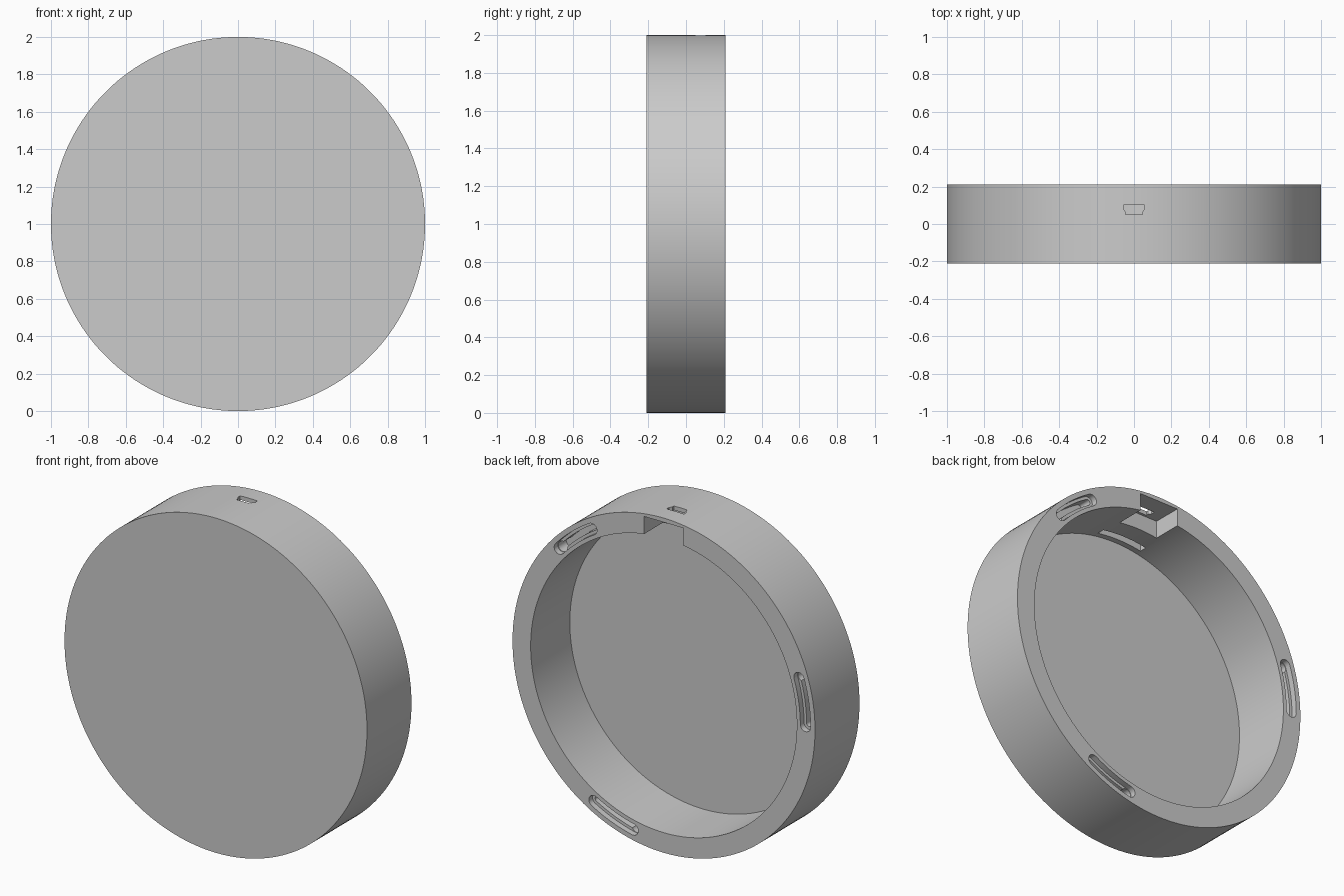
import bpy
import bmesh
from math import cos, sin, pi, radians
from mathutils import Vector

cube = bpy.data.objects.get("Cube")
if cube:
    bpy.data.objects.remove(cube, do_unlink=True)

CENTRE = 1.0          # height of the disc axis
HALF = 0.21           # half depth of the case

grey = bpy.data.materials.new("plain grey")
grey.use_nodes = True
grey.diffuse_color = (0.6, 0.6, 0.6, 1)
grey.node_tree.nodes["Principled BSDF"].inputs["Base Color"].default_value = (0.6, 0.6, 0.6, 1)


def prism(name, outline, low, high, axis="Y"):
    """Extrude a 2D outline along y (outline in x, z about the axis) or along z."""
    def place(p, h):
        return Vector((p[0], h, p[1] + CENTRE)) if axis == "Y" else Vector((p[0], p[1], h))
    bm = bmesh.new()
    ends = [[bm.verts.new(place(p, h)) for p in outline] for h in (low, high)]
    for end in ends:
        bm.faces.new(end)
    n = len(outline)
    for i in range(n):
        j = (i + 1) % n
        bm.faces.new((ends[0][i], ends[0][j], ends[1][j], ends[1][i]))
    bmesh.ops.recalc_face_normals(bm, faces=bm.faces)
    mesh = bpy.data.meshes.new(name)
    bm.to_mesh(mesh)
    bm.free()
    mesh.materials.append(grey)
    obj = bpy.data.objects.new(name, mesh)
    bpy.context.collection.objects.link(obj)
    return obj


def circle(r, n, cx=0, cz=0):
    return [(cx + r * cos(2 * pi * i / n), cz + r * sin(2 * pi * i / n)) for i in range(n)]


def box(x0, x1, z0, z1):
    return [(x0, z0), (x1, z0), (x1, z1), (x0, z1)]


def arc_slot(r, width, start, end, steps=12):
    """Curved slot with round ends, following radius r between two angles."""
    half = width / 2
    pts = []
    for i in range(steps + 1):
        a = start + (end - start) * i / steps
        pts.append(((r + half) * cos(a), (r + half) * sin(a)))
    for a, turn in ((end, 0), (start, pi)):
        for i in range(1, steps):
            b = a + turn + pi * i / steps
            pts.append((r * cos(a) + half * cos(b), r * sin(a) + half * sin(b)))
        if turn == 0:
            for i in range(steps + 1):
                c = end + (start - end) * i / steps
                pts.append(((r - half) * cos(c), (r - half) * sin(c)))
    return pts


def cut(target, cutter):
    cutter.hide_render = True
    mod = target.modifiers.new("cut", "BOOLEAN")
    mod.operation = "DIFFERENCE"
    mod.solver = "EXACT"
    mod.object = cutter
    bpy.ops.object.select_all(action="DESELECT")
    bpy.context.view_layer.objects.active = target
    target.select_set(True)
    bpy.ops.object.modifier_apply(modifier=mod.name)
    bpy.data.objects.remove(cutter, do_unlink=True)


# round case, open at the back
case = prism("round_case", circle(1, 180), -HALF, HALF)
cut(case, prism("cavity", circle(0.88, 180), -0.16, 0.3))

# connector pocket in the rim, strip recess near the floor, and port through the wall
cut(case, prism("connector_pocket", box(-0.13, 0.13, 0.8, 0.975), 0.035, 0.3))
cut(case, prism("strip_recess", box(-0.15, 0.15, 0.8, 0.93), -0.125, -0.08))
port = [(-0.057, 0.102), (0.057, 0.102), (0.057, 0.08), (0.045, 0.065),
        (0.045, 0.05), (-0.045, 0.05), (-0.045, 0.065), (-0.057, 0.08)]
cut(case, prism("port_hole", port, 1.9, 2.1, axis="Z"))

# three keyhole mounting slots in the rim
R = 0.937
for k in range(3):
    mid = radians(51 + 120 * k)
    a, b = mid - radians(8.5), mid + radians(8.5)
    cut(case, prism("slot_recess", arc_slot(R, 0.068, a, b), HALF - 0.035, 0.3))
    cut(case, prism("slot_channel", arc_slot(R, 0.034, a, b), HALF - 0.11, 0.3))
    cut(case, prism("slot_head", circle(0.031, 24, R * cos(a), R * sin(a)), HALF - 0.11, 0.3))

# smooth round walls, crisp rims
bpy.ops.object.select_all(action="DESELECT")
case.select_set(True)
bpy.context.view_layer.objects.active = case
bpy.ops.object.shade_smooth_by_angle(angle=radians(30))
